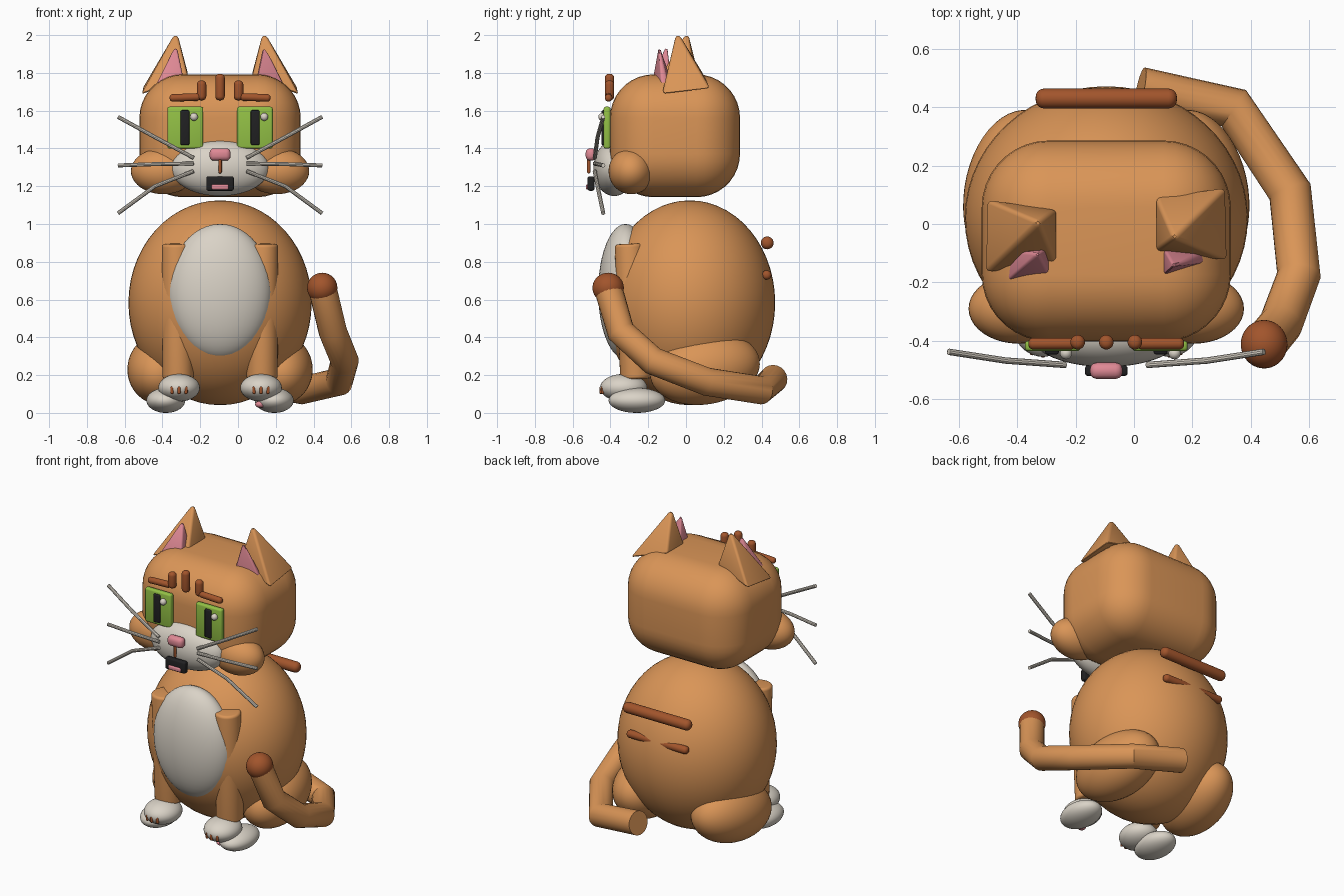
import bpy, bmesh
from math import radians
from mathutils import Vector, Matrix, Euler

if "Cube" in bpy.data.objects:
    bpy.data.objects.remove(bpy.data.objects["Cube"])

CX = -0.095  # symmetry line of the cat; the tail swings out to its left


def material(name, rgb):
    m = bpy.data.materials.new(name)
    m.use_nodes = True
    m.diffuse_color = (*rgb, 1)
    m.node_tree.nodes["Principled BSDF"].inputs["Base Color"].default_value = (*rgb, 1)
    return m


ORANGE = material("orange fur", (0.70, 0.30, 0.095))
CREAM = material("cream fur", (0.70, 0.65, 0.57))
RUST = material("rust stripe", (0.36, 0.09, 0.025))
PINK = material("pink skin", (0.74, 0.25, 0.30))
GREEN = material("green eye", (0.29, 0.53, 0.06))
BLACK = material("black", (0.015, 0.015, 0.016))


def smooth(ob):
    bpy.ops.object.select_all(action='DESELECT')
    ob.select_set(True)
    bpy.context.view_layer.objects.active = ob
    bpy.ops.object.shade_smooth_by_angle(angle=radians(32))


def finish(bm, name, mat):
    bmesh.ops.recalc_face_normals(bm, faces=bm.faces)
    me = bpy.data.meshes.new(name)
    bm.to_mesh(me)
    bm.free()
    me.materials.append(mat)
    ob = bpy.data.objects.new(name, me)
    bpy.context.collection.objects.link(ob)
    smooth(ob)
    return ob


def ellipsoid(name, mat, centre, radii, rot=(0, 0, 0), seg=40):
    bm = bmesh.new()
    bmesh.ops.create_uvsphere(bm, u_segments=seg, v_segments=seg // 2, radius=1)
    turn = Euler([radians(a) for a in rot]).to_matrix().to_4x4()
    bm.transform(Matrix.Translation(centre) @ turn @ Matrix.Diagonal((*radii, 1)))
    return finish(bm, name, mat)


def block(name, mat, centre, size, bevel, seg=3):
    bm = bmesh.new()
    bmesh.ops.create_cube(bm, size=1)
    bm.transform(Matrix.Translation(centre) @ Matrix.Diagonal((*size, 1)))
    bmesh.ops.bevel(bm, geom=bm.edges[:], offset=bevel, segments=seg,
                    profile=0.5, affect='EDGES')
    return finish(bm, name, mat)


def rod(name, mat, a, b, r1, r2=None, bevel=0.85, seg=24):
    """Cylinder from a to b with rounded rims."""
    a, b = Vector(a), Vector(b)
    bm = bmesh.new()
    bmesh.ops.create_cone(bm, cap_ends=True, segments=seg, radius1=r1,
                          radius2=r2 or r1, depth=(b - a).length)
    rims = [e for e in bm.edges if any(len(f.verts) > 4 for f in e.link_faces)]
    bmesh.ops.bevel(bm, geom=rims, offset=r1 * bevel, segments=5,
                    profile=0.5, affect='EDGES')
    turn = (b - a).to_track_quat('Z', 'Y').to_matrix().to_4x4()
    bm.transform(Matrix.Translation((a + b) / 2) @ turn)
    return finish(bm, name, mat)


def tube(name, mat, points, radius, res=5):
    cu = bpy.data.curves.new(name, 'CURVE')
    cu.dimensions = '3D'
    cu.bevel_depth, cu.bevel_resolution, cu.use_fill_caps = radius, res, True
    sp = cu.splines.new('POLY')
    sp.points.add(len(points) - 1)
    for p, co in zip(sp.points, points):
        p.co = (*co, 1)
    cu.materials.append(mat)
    ob = bpy.data.objects.new(name, cu)
    bpy.context.collection.objects.link(ob)
    bpy.ops.object.select_all(action='DESELECT')
    ob.select_set(True)
    bpy.context.view_layer.objects.active = ob
    bpy.ops.object.convert(target='MESH')
    smooth(bpy.context.view_layer.objects.active)


def pyramid(name, mat, base, tip, bevel):
    bm = bmesh.new()
    vs = [bm.verts.new(p) for p in base]
    top = bm.verts.new(tip)
    bm.faces.new(vs)
    for i in range(4):
        bm.faces.new((vs[i], vs[(i + 1) % 4], top))
    bmesh.ops.recalc_face_normals(bm, faces=bm.faces)
    bmesh.ops.bevel(bm, geom=bm.edges[:], offset=bevel, segments=3,
                    profile=0.5, affect='EDGES')
    return finish(bm, name, mat)


# Torso and head
ellipsoid("body", ORANGE, (CX, 0.02, 0.583), (0.485, 0.452, 0.542), seg=56)
ellipsoid("belly", CREAM, (CX, -0.32, 0.642), (0.275, 0.145, 0.358), seg=48)
block("head", ORANGE, (CX, -0.058, 1.467), (0.854, 0.688, 0.65), 0.23, 9)
ellipsoid("muzzle", CREAM, (CX, -0.38, 1.295), (0.26, 0.11, 0.147))

# Nose and mouth
block("nose", PINK, (CX, -0.503, 1.368), (0.112, 0.056, 0.066), 0.024)
rod("nose_line", RUST, (CX, -0.515, 1.268), (CX, -0.515, 1.345), 0.009)
block("mouth", BLACK, (CX, -0.503, 1.214), (0.146, 0.036, 0.076), 0.01)
block("tongue", PINK, (CX, -0.515, 1.196), (0.09, 0.028, 0.028), 0.008)

# Forehead and back stripes
for off, top in ((-0.098, 1.76), (0, 1.795), (0.098, 1.76)):
    rod("forehead_stripe", RUST, (CX + off, -0.405, 1.655), (CX + off, -0.405, top), 0.025)
for z, y, r, half in ((0.9, 0.43, 0.034, 0.242), (0.73, 0.427, 0.025, 0.22)):
    rod("back_stripe", RUST, (CX - half, y, z), (CX + half, y, z), r)

for s, side in ((-1, "right"), (1, "left")):
    def at(off, y, z):
        return (CX + s * off, y, z)

    # Face
    ellipsoid(side + "_cheek", ORANGE, at(0.3, -0.29, 1.28), (0.172, 0.12, 0.122))
    block(side + "_eye", GREEN, at(0.184, -0.418, 1.51), (0.19, 0.036, 0.222), 0.012)
    block(side + "_pupil", BLACK, at(0.186, -0.433, 1.51), (0.047, 0.028, 0.185), 0.008)
    x = CX + s * 0.186 + 0.048
    ellipsoid(side + "_eye_glint", CREAM, (x, -0.443, 1.567), (0.021, 0.021, 0.021), seg=16)
    rod(side + "_brow", RUST, at(0.105, -0.41, 1.673), at(0.267, -0.41, 1.667), 0.02)
    for z0, z1, z2 in ((1.35, 1.46, 1.567), (1.32, 1.317, 1.31), (1.28, 1.2, 1.057)):
        tube(side + "_whisker", CREAM, [at(0.14, -0.483, z0), at(0.345, -0.468, z1),
                                        at(0.54, -0.438, z2)], 0.011, 3)

    # Ears, each twisted a little to the same hand
    turn = s * 0.022
    pyramid(side + "_ear", ORANGE,
            [at(0.418, -0.15 + turn, 1.685), at(0.168, -0.117 + turn, 1.775),
             at(0.168, 0.072 + turn, 1.79), at(0.412, 0.108 + turn, 1.715)],
            at(0.23, -0.02 - turn * 1.3, 2.025), 0.015)
    pyramid(side + "_inner_ear", PINK,
            [at(0.345, -0.165 + turn * 1.6, 1.725), at(0.193, -0.178, 1.765),
             at(0.193, -0.078, 1.765), at(0.335, -0.09, 1.725)],
            at(0.232, -0.122 - turn, 1.955), 0.01)

    # Front legs and paws
    rod(side + "_front_leg", ORANGE, at(0.222, -0.265, 0.18), at(0.228, -0.298, 0.895),
        0.083, 0.08, 0.2, 32)
    ellipsoid(side + "_front_paw", CREAM, at(0.217, -0.33, 0.133), (0.11, 0.125, 0.073))
    for off in (-0.037, 0, 0.037):
        y = -0.449 if off == 0 else -0.441
        rod(side + "_toe_line", RUST, at(0.217 + off, y, 0.1), at(0.217 + off, y, 0.14),
            0.009, seg=12)

    # Hind legs and feet
    ellipsoid(side + "_haunch", ORANGE, at(0.303, 0.1, 0.235), (0.185, 0.295, 0.19),
              (9, 0, 8 * s), seg=48)
    ellipsoid(side + "_hind_foot", CREAM, at(0.287, -0.26, 0.066), (0.103, 0.15, 0.066))
ellipsoid("foot_pad", PINK, (0.118, -0.345, 0.045), (0.028, 0.025, 0.018), seg=16)

# Tail
tube("tail", ORANGE, [(0.022, 0.463, 0.18), (0.342, 0.397, 0.12), (0.535, 0.11, 0.165),
                      (0.565, -0.175, 0.275), (0.502, -0.345, 0.43),
                      (0.447, -0.412, 0.66)], 0.075, 8)
ellipsoid("tail_tip", RUST, (0.446, -0.412, 0.662), (0.08, 0.083, 0.08))
